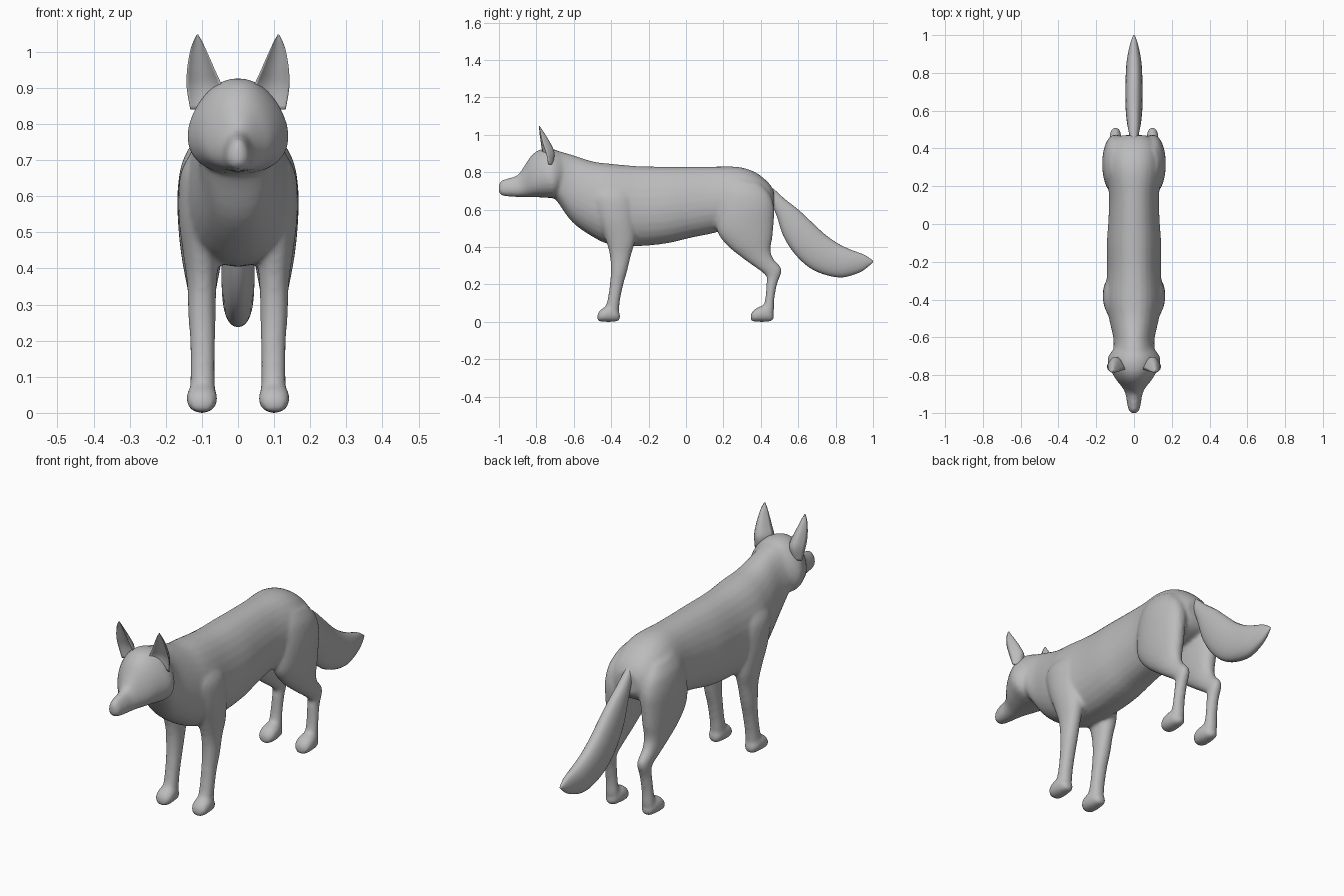
import bpy, bmesh, math
from mathutils import Vector

GREY = bpy.data.materials.new("plain grey")
GREY.diffuse_color = (0.5, 0.5, 0.5, 1)


def spline(rows, steps=4):
    """Catmull-Rom resampling of rows of numbers."""
    out = []
    for i in range(len(rows) - 1):
        a, b = rows[max(i - 1, 0)], rows[i]
        c, d = rows[i + 1], rows[min(i + 2, len(rows) - 1)]
        for s in range(steps):
            t = s / steps
            out.append([0.5 * (2 * q + (r - p) * t + (2 * p - 5 * q + 4 * r - e) * t * t
                               + (3 * q - p - 3 * r + e) * t ** 3)
                        for p, q, r, e in zip(a, b, c, d)])
    out.append(list(rows[-1]))
    return out


def skin(bm, rings):
    """Bridge closed rings of points and cap both ends."""
    vs = [[bm.verts.new(p) for p in ring] for ring in rings]
    n = len(vs[0])
    for a, b in zip(vs, vs[1:]):
        for i in range(n):
            j = (i + 1) % n
            bm.faces.new((a[i], a[j], b[j], b[i]))
    bm.faces.new(vs[0])
    bm.faces.new(vs[-1])


def loft(bm, rows, egg=0.0, side=1, n=28):
    """Rows: y,z of one edge, y,z of the opposite edge, half width, x centre."""
    rings = []
    for y1, z1, y2, z2, w, xc in spline(rows):
        ring = []
        for i in range(n):
            a = 2 * math.pi * i / n
            c, s = math.cos(a), math.sin(a)
            x = w * math.copysign(abs(c) ** 0.88, c) * (1 - egg * s)
            t = (1 + s) / 2
            ring.append((side * (xc + x), y2 + (y1 - y2) * t, z2 + (z1 - z2) * t))
        rings.append(ring)
    skin(bm, rings)


def finish(bm, name):
    bmesh.ops.recalc_face_normals(bm, faces=bm.faces[:])
    me = bpy.data.meshes.new(name)
    bm.to_mesh(me)
    bm.free()
    me.materials.append(GREY)
    for p in me.polygons:
        p.use_smooth = True
    ob = bpy.data.objects.new(name, me)
    bpy.context.collection.objects.link(ob)
    return ob


body = bmesh.new()

# Torso and neck
loft(body, [
    (-.76, .90, -.74, .69, .07, 0), (-.70, .915, -.69, .645, .108, 0),
    (-.61, .893, -.61, .535, .108, 0), (-.50, .858, -.50, .455, .132, 0),
    (-.40, .845, -.40, .412, .150, 0), (-.25, .832, -.25, .405, .142, 0),
    (-.10, .830, -.10, .42, .143, 0), (.02, .830, .02, .448, .135, 0),
    (.15, .830, .15, .475, .132, 0), (.28, .828, .28, .51, .145, 0),
    (.37, .80, .37, .53, .138, 0), (.44, .745, .44, .56, .11, 0),
    (.47, .70, .47, .60, .06, 0)], egg=.1)

# Head and muzzle
loft(body, [
    (-1.002, .735, -1.002, .70, .010, 0), (-.985, .757, -.99, .678, .027, 0),
    (-.95, .768, -.95, .670, .036, 0), (-.90, .785, -.90, .667, .044, 0),
    (-.868, .828, -.86, .667, .062, 0), (-.83, .885, -.82, .667, .093, 0),
    (-.79, .917, -.77, .665, .118, 0), (-.74, .927, -.72, .662, .137, 0),
    (-.69, .917, -.69, .667, .127, 0), (-.63, .88, -.65, .72, .085, 0)], egg=.22)

for side in (1, -1):
    # Front legs
    loft(body, [
        (-.48, .72, -.32, .72, .035, .095), (-.50, .66, -.28, .66, .060, .1),
        (-.47, .55, -.275, .55, .062, .103), (-.43, .44, -.272, .44, .050, .102),
        (-.408, .36, -.293, .36, .041, .1), (-.402, .28, -.315, .27, .038, .1),
        (-.407, .20, -.335, .20, .035, .098), (-.419, .12, -.352, .12, .034, .098),
        (-.435, .06, -.36, .05, .035, .098), (-.43, .02, -.37, .02, .03, .098)], side=side)
    # Hind legs
    loft(body, [
        (.23, .76, .40, .74, .035, .09), (.19, .70, .45, .68, .062, .094),
        (.165, .60, .472, .61, .072, .096), (.165, .49, .469, .53, .066, .099),
        (.218, .41, .462, .45, .056, .1), (.31, .335, .452, .385, .043, .1),
        (.38, .285, .468, .335, .034, .1), (.428, .245, .512, .28, .029, .098),
        (.430, .20, .488, .205, .028, .098), (.423, .12, .472, .12, .029, .1),
        (.412, .07, .470, .06, .032, .1), (.41, .02, .46, .02, .03, .1)], side=side)
    # Paws, front and hind
    for y in (-.475, .345):
        loft(body, [
            (y, .035, y, .012, .012, .1), (y + .012, .058, y + .01, .002, .034, .1),
            (y + .04, .078, y + .04, 0, .043, .1), (y + .075, .085, y + .08, 0, .040, .1),
            (y + .11, .06, y + .11, .003, .030, .1), (y + .123, .04, y + .123, .015, .012, .1)],
            side=side)

fox = finish(body, "body_head_and_legs")
rm = fox.modifiers.new("fuse", 'REMESH')
rm.mode = 'VOXEL'
rm.voxel_size = 0.009
rm.use_smooth_shade = True
sm = fox.modifiers.new("soften", 'SMOOTH')
sm.factor = 0.5
sm.iterations = 8

# Tail
tail = bmesh.new()
loft(tail, [
    (.42, .745, .42, .66, .020, 0), (.475, .705, .455, .63, .024, 0),
    (.53, .655, .487, .56, .032, 0), (.60, .60, .52, .46, .040, 0),
    (.67, .535, .58, .365, .045, 0), (.74, .47, .66, .29, .046, 0),
    (.81, .42, .75, .25, .044, 0), (.88, .386, .84, .238, .039, 0),
    (.95, .36, .93, .265, .024, 0), (.985, .338, .98, .30, .011, 0),
    (1.0, .326, 1.0, .32, .003, 0)])
finish(tail, "tail")

# Ears: crescent sections, hollow towards the front
# Rows: z, inner x, outer x, inner y, outer y, depth
EAR = [(.84, .060, .132, -.765, -.735, .035), (.90, .045, .142, -.768, -.748, .055),
       (.95, .064, .141, -.775, -.765, .048), (1.0, .086, .133, -.782, -.777, .028),
       (1.03, .100, .123, -.785, -.784, .013), (1.047, .110, .114, -.786, -.786, .004)]
for side, name in ((1, "left_ear"), (-1, "right_ear")):
    ear = bmesh.new()
    rings = []
    for z, xi, xo, yi, yo, d in spline(EAR):
        ring = []
        us = [i / 6 - 1 for i in range(13)]
        for us_part, depth in ((us, d), (us[-2:0:-1], d * .4)):
            for u in us_part:
                t = (u + 1) / 2
                ring.append((side * (xi + (xo - xi) * t),
                             yi + (yo - yi) * t + depth * (1 - u * u), z))
        rings.append(ring)
    skin(ear, rings)
    finish(ear, name)
